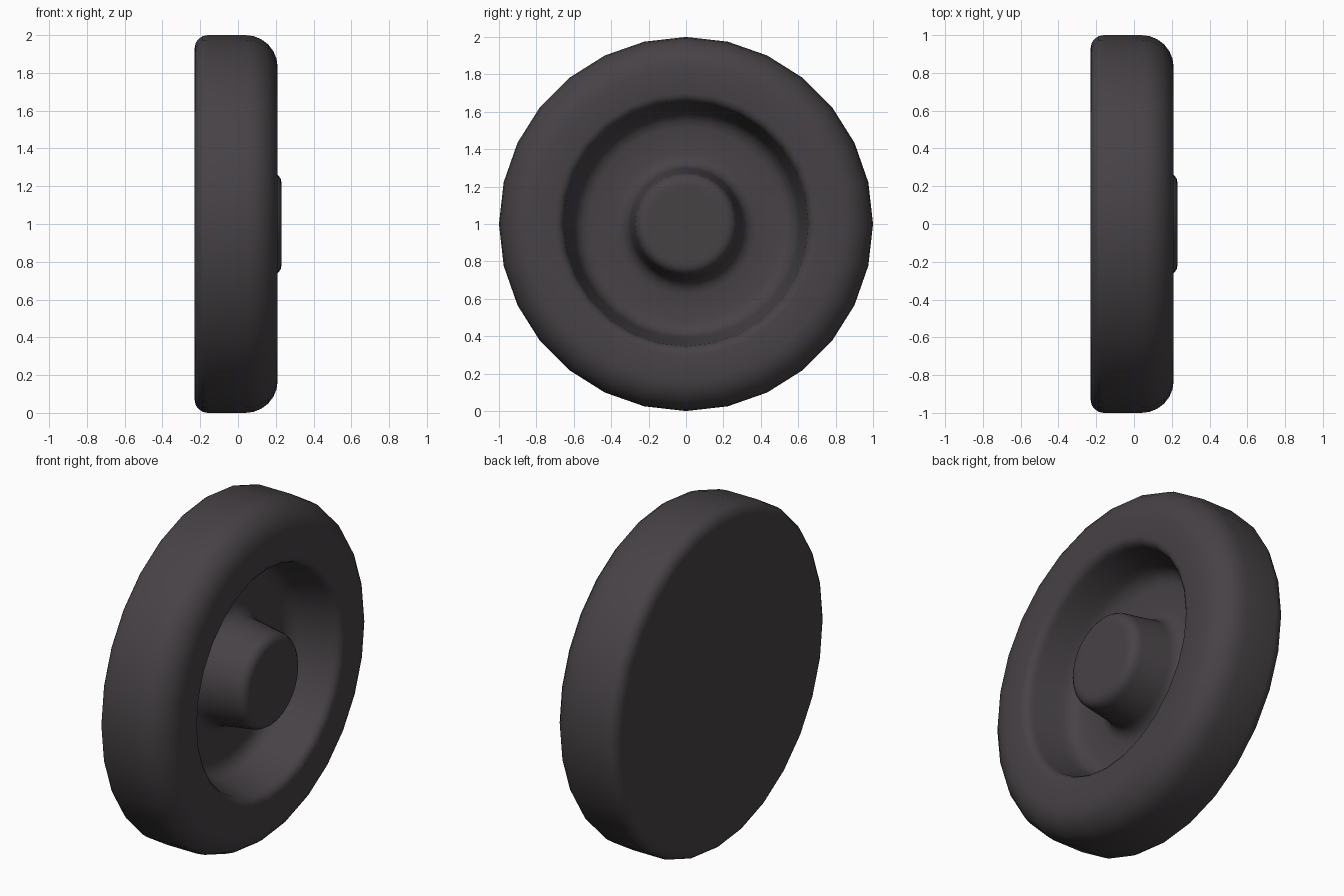
import bpy
import bmesh
from math import cos, sin, pi, radians
from mathutils import Vector

cube = bpy.data.objects.get("Cube")
if cube:
    bpy.data.objects.remove(cube, do_unlink=True)

SEGMENTS = 28

# Dark rubber colour
rubber = bpy.data.materials.new("dark_rubber")
rubber.use_nodes = True
colour = (0.062, 0.054, 0.06, 1)
rubber.diffuse_color = colour
rubber.node_tree.nodes["Principled BSDF"].inputs["Base Color"].default_value = colour


def arc(x, r, rx, rr, start, end, steps=5):
    """Quarter-ellipse profile points (axle position, radius)."""
    angles = [radians(start + (end - start) * i / steps) for i in range(steps + 1)]
    return [(x + rx * cos(a), r + rr * sin(a)) for a in angles]


def lathe(name, profile):
    """Spin a profile of (axle position, radius) points around the x axle."""
    bm = bmesh.new()
    verts = [bm.verts.new((x, 0, r)) for x, r in profile]
    edges = [bm.edges.new(pair) for pair in zip(verts, verts[1:])]
    bmesh.ops.spin(bm, geom=verts + edges, cent=(0, 0, 0), axis=(1, 0, 0),
                   angle=2 * pi, steps=SEGMENTS, use_merge=False)
    bmesh.ops.remove_doubles(bm, verts=bm.verts, dist=0.0005)
    bmesh.ops.recalc_face_normals(bm, faces=bm.faces)
    mesh = bpy.data.meshes.new(name)
    bm.to_mesh(mesh)
    bm.free()
    mesh.materials.append(rubber)
    obj = bpy.data.objects.new(name, mesh)
    obj.location = Vector((0, 0, 1))
    bpy.context.collection.objects.link(obj)
    bpy.ops.object.select_all(action='DESELECT')
    obj.select_set(True)
    bpy.context.view_layer.objects.active = obj
    bpy.ops.object.shade_smooth_by_angle(angle=radians(40))
    return obj


# Flat back, tread, rounded shoulder, recessed dish and raised hub in one sweep
profile = [(-0.23, 0), (-0.23, 0.9)]
profile += arc(-0.16, 0.93, 0.07, 0.07, 180, 90, 4)      # back shoulder
profile += arc(0.04, 0.83, 0.17, 0.17, 90, 0, 6)         # front shoulder
profile += arc(0.15, 0.70, 0.06, 0.05, 0, -90, 4)        # lip of the dish
profile += arc(0.02, 0.52, 0.10, 0.09, 90, 180, 4)       # dish wall into floor
profile += arc(0.0, 0.38, 0.08, 0.08, 180, 270, 4)       # floor into hub
profile += arc(0.17, 0.22, 0.06, 0.055, 90, 0, 4)        # hub edge
profile += [(0.23, 0.19), (0.23, 0)]
lathe("wheel", profile)
